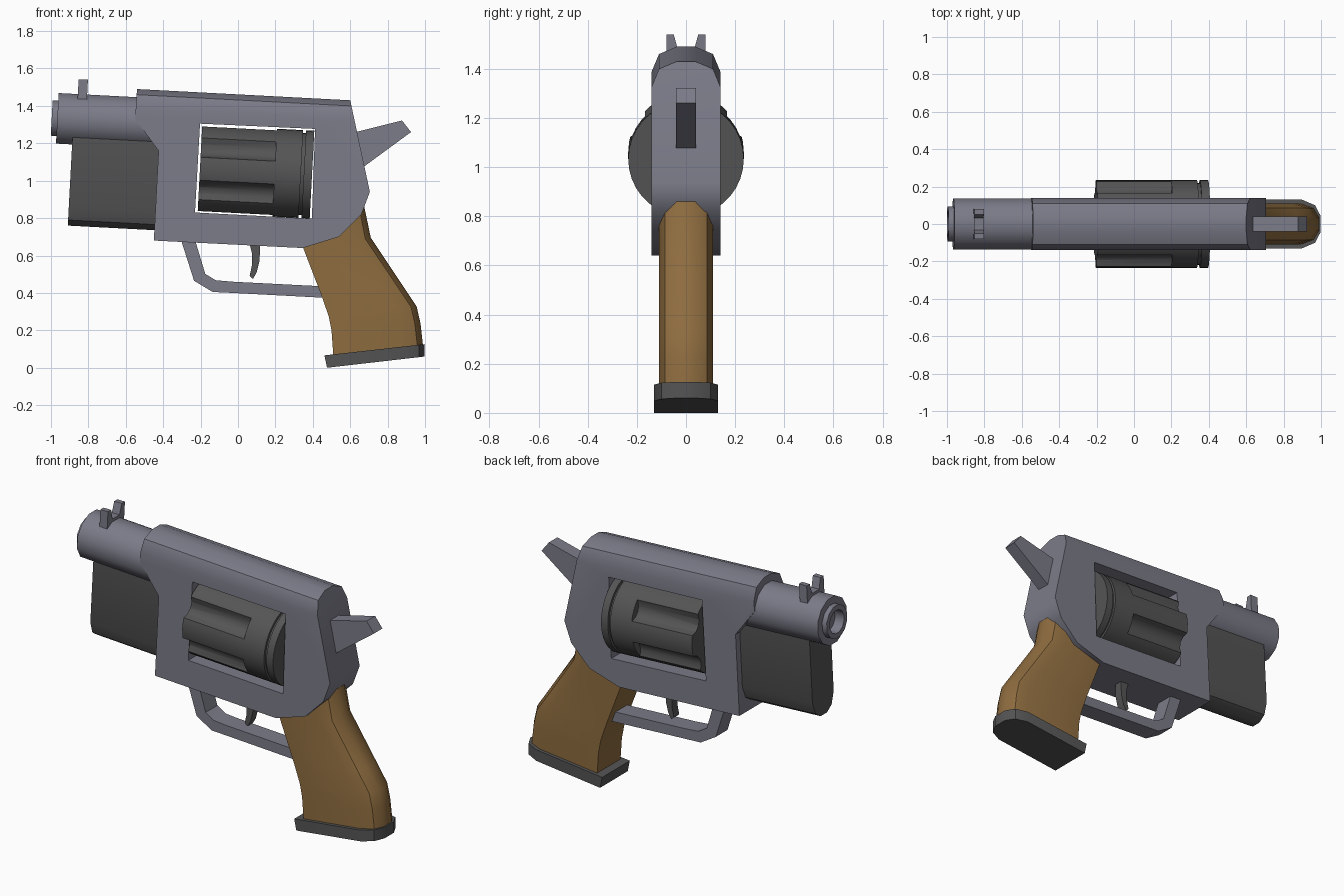
import bpy, bmesh
from math import radians, pi, sin, cos
from mathutils import Matrix, Vector

if "Cube" in bpy.data.objects:
    bpy.data.objects.remove(bpy.data.objects["Cube"])

TILT = Matrix.Rotation(radians(93), 4, 'Y')   # barrel axis dips 3 degrees towards the back
SLOPE = 0.053


def material(name, rgb):
    m = bpy.data.materials.new(name)
    m.diffuse_color = (*rgb, 1)
    m.use_nodes = True
    m.node_tree.nodes["Principled BSDF"].inputs["Base Color"].default_value = m.diffuse_color
    return m


STEEL = material("steel", (0.20, 0.20, 0.25))
DARK = material("dark_steel", (0.09, 0.09, 0.09))
WOOD = material("wood", (0.27, 0.15, 0.05))


def finish(name, bm, mat=None):
    bmesh.ops.remove_doubles(bm, verts=bm.verts, dist=1e-5)
    bmesh.ops.recalc_face_normals(bm, faces=bm.faces)
    me = bpy.data.meshes.new(name)
    bm.to_mesh(me)
    bm.free()
    ob = bpy.data.objects.new(name, me)
    bpy.context.collection.objects.link(ob)
    if mat:
        me.materials.append(mat)
    return ob


def skin(sections, closed_caps=True):
    bm = bmesh.new()
    rows = [[bm.verts.new(p) for p in s] for s in sections]
    n = len(rows[0])
    for a, b in zip(rows, rows[1:]):
        for i in range(n):
            j = (i + 1) % n
            bm.faces.new((a[i], a[j], b[j], b[i]))
    if closed_caps:
        bm.faces.new(rows[0])
        bm.faces.new(rows[-1])
    return bm


def slab(pts, w):
    """Side profile (x, z) extruded to half width w."""
    return skin([[(x, s * w, z) for x, z in pts] for s in (-1, 1)])


def lathe(profile, origin, n, phase=0.0):
    """Profile (distance along axis, radius) turned about the tilted axis."""
    m = Matrix.Translation(origin) @ TILT
    rows = [[m @ Vector((r * cos(phase + 2 * pi * i / n), r * sin(phase + 2 * pi * i / n), t))
             for i in range(n)] for t, r in profile]
    return skin(rows, False)


def cut(ob, cutter):
    cutter.hide_render = True
    mod = ob.modifiers.new("cut", 'BOOLEAN')
    mod.operation, mod.solver, mod.object = 'DIFFERENCE', 'EXACT', cutter
    bpy.context.view_layer.objects.active = ob
    with bpy.context.temp_override(object=ob, active_object=ob):
        bpy.ops.object.modifier_apply(modifier=mod.name)
    bpy.data.objects.remove(cutter)


def grip_section(xf, zf, xb, zb, w):
    """Slice with a square front and a rounded back."""
    f, b = Vector((xf, 0, zf)), Vector((xb, 0, zb))
    d = (f - b).normalized()
    half = [(f, w), (b + d * 0.10, w), (b + d * 0.03, w * 0.77), (b, w * 0.33)]
    right = [(p.x, y, p.z) for p, y in half]
    return right + [(x, -y, z) for x, y, z in reversed(right)]


# Frame: profile with rounded top edges and a window for the cylinder
bm = slab([(-0.54, 1.49), (0.60, 1.43), (0.705, 0.94), (0.66, 0.82), (0.54, 0.70),
           (0.345, 0.64), (-0.45, 0.68), (-0.425, 1.16), (-0.55, 1.33)], 0.14)
top = [e for e in bm.edges if all(v.co.z > 1.4 for v in e.verts)
       and abs(e.verts[0].co.x - e.verts[1].co.x) > 1]
bmesh.ops.bevel(bm, geom=top, offset=0.1025, segments=2, profile=0.5, affect='EDGES')
frame = finish("frame", bm, STEEL)
cut(frame, finish("window_cutter", slab([(-0.203, 1.305), (0.412, 1.277),
                                         (0.395, 0.797), (-0.23, 0.83)], 0.3)))

# Barrel with stepped muzzle and bore
finish("barrel", lathe([(0.06, 0), (0.06, 0.068), (0, 0.068), (0, 0.098), (0.03, 0.098),
                        (0.03, 0.14), (0.6, 0.14), (0.6, 0)],
                       (-0.996, 0, 1.335), 12, pi / 12), STEEL)

# Block under the barrel, rounded along the bottom
half = [(0.10, 1.25), (0.10, 0.86), (0.075, 0.79), (0.03, 0.76)]
outline = half + [(-y, z) for y, z in reversed(half)]
finish("under_barrel_block", skin([[(x + SLOPE * (z - 0.76), y, z - SLOPE * (x + 0.91))
                                    for y, z in outline] for x in (-0.91, -0.40)]), DARK)

# Front sight: two prongs on a small base
half = [(0.08, 1.41), (0.08, 1.54), (0.05, 1.54), (0.033, 1.478)]
outline = half + [(-y, z) for y, z in reversed(half)]
finish("front_sight", skin([[(x + SLOPE * (z - 1.43), y, z) for y, z in outline]
                            for x in (-0.858, -0.808)]), STEEL)

# Cylinder with rear ring and six flutes
origin = Vector((-0.2035, 0, 1.064))
drum = finish("cylinder", lathe([(0, 0), (0, 0.235), (0.54, 0.235), (0.54, 0.22), (0.556, 0.22),
                                 (0.556, 0.235), (0.6, 0.235), (0.6, 0)], origin, 36), DARK)
bm = bmesh.new()
for k in range(6):
    m = (Matrix.Translation(origin) @ TILT @ Matrix.Rotation(k * pi / 3, 4, 'Z')
         @ Matrix.Translation((0.262, 0, 0.17)))
    bmesh.ops.create_cone(bm, cap_ends=True, segments=12, radius1=0.07, radius2=0.07,
                          depth=0.46, matrix=m)
cut(drum, finish("flute_cutter", bm))

# Hammer
finish("hammer", slab([(0.58, 1.25), (0.636, 1.262), (0.877, 1.322), (0.925, 1.26),
                       (0.68, 1.08), (0.62, 1.04)], 0.04), STEEL)

# Trigger and guard
finish("trigger", slab([(0.055, 0.69), (0.12, 0.69), (0.115, 0.57), (0.10, 0.51), (0.08, 0.475),
                        (0.062, 0.49), (0.075, 0.55), (0.075, 0.61)], 0.025), DARK)
finish("trigger_guard", slab([(-0.31, 0.70), (-0.235, 0.465), (-0.135, 0.405), (-0.03, 0.40),
                              (0.50, 0.372), (0.50, 0.433), (-0.03, 0.46), (-0.12, 0.468),
                              (-0.175, 0.502), (-0.235, 0.70)], 0.055), STEEL)

# Grip and its base plate
levels = [(0.51, 0.06, 0.99, 0.11), (0.50, 0.20, 0.976, 0.235), (0.485, 0.275, 0.955, 0.328),
          (0.445, 0.39, 0.88, 0.44), (0.348, 0.642, 0.71, 0.695), (0.42, 0.72, 0.667, 0.90)]
finish("grip", skin([grip_section(*l, 0.11) for l in levels]), WOOD)
finish("grip_base", skin([grip_section(0.476, 0.0, 0.998, 0.06, 0.13),
                          grip_section(0.462, 0.066, 0.998, 0.126, 0.13)]), DARK)

# Smooth the round parts, keep hard edges
for ob in bpy.context.collection.objects:
    ob.select_set(True)
    bpy.context.view_layer.objects.active = ob
bpy.ops.object.shade_smooth_by_angle(angle=radians(36))
frame.modifiers.new("even_shading", 'WEIGHTED_NORMAL').keep_sharp = True
